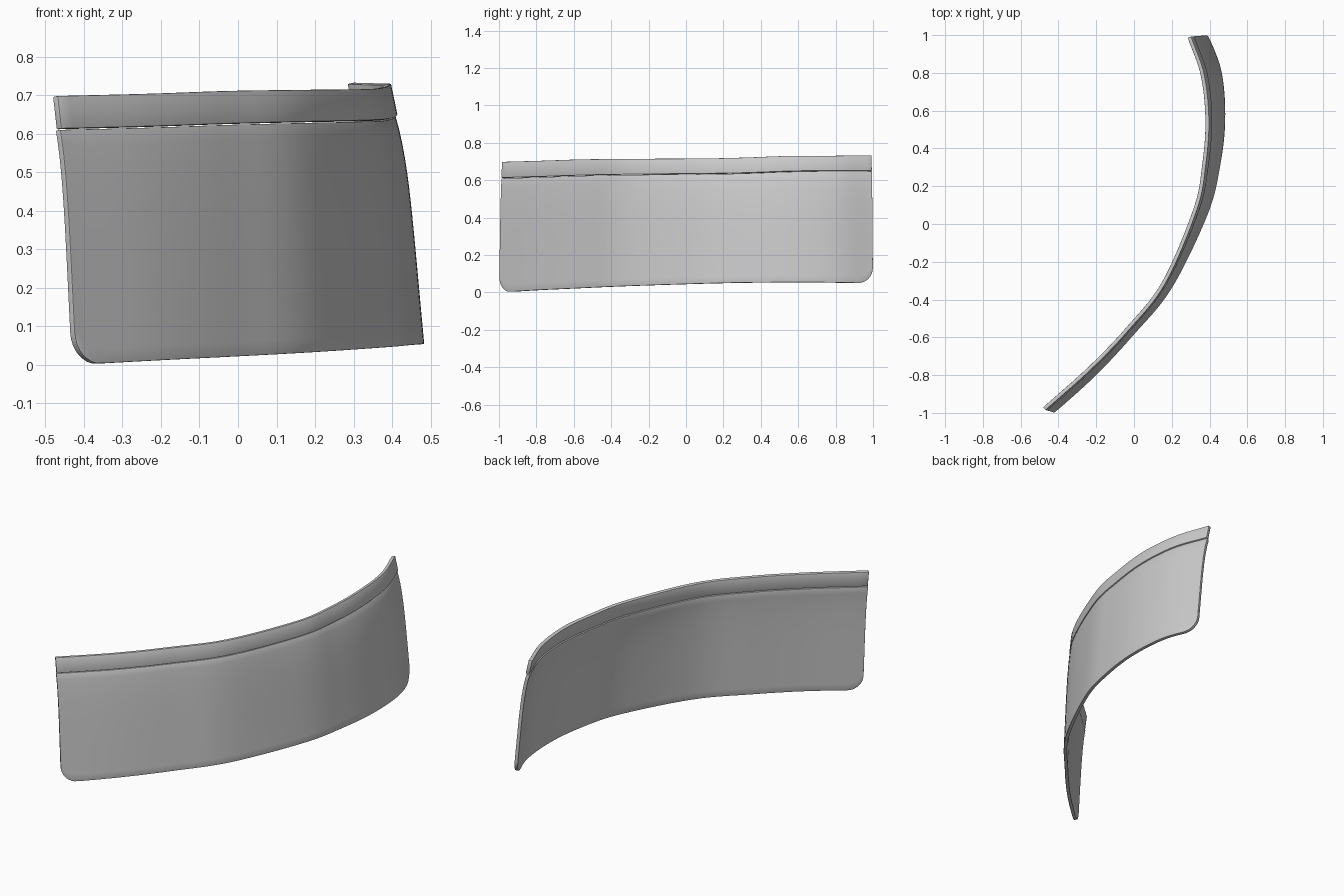
import bpy, bmesh, math
from mathutils import Vector

if "Cube" in bpy.data.objects:
    bpy.data.objects.remove(bpy.data.objects["Cube"])

# Control columns along the sweep: bottom edge, seam height, rail top (outer face)
BOTTOM = [(-.42, -1, .0), (-.2, -.80, .012), (0, -.585, .022), (.2, -.34, .033),
          (.39, .05, .046), (.455, .3, .052), (.483, .55, .054), (.465, .8, .053), (.395, 1, .048)]
TOP = [(-.468, -.985, .698), (-.23, -.773, .704), (-.028, -.563, .711), (.166, -.316, .714),
       (.333, .074, .716), (.38, .31, .721), (.397, .55, .730), (.372, .79, .731), (.302, .993, .733)]
SEAM = [.613, .619, .626, .631, .635, .639, .648, .652, .651]

grey = bpy.data.materials.new("light grey")
grey.diffuse_color = (.6, .6, .61, 1)
grey.use_nodes = True
grey.node_tree.nodes["Principled BSDF"].inputs["Base Color"].default_value = grey.diffuse_color


def spline(pts, t):
    """Catmull-Rom through pts, t in 0..1."""
    n = len(pts) - 1
    i = min(int(t * n), n - 1)
    f = t * n - i
    p1, p2 = pts[i], pts[i + 1]
    p0 = pts[i - 1] if i else p1 * 2 - p2
    p3 = pts[i + 2] if i + 2 <= n else p2 * 2 - p1
    return .5 * (2 * p1 + (p2 - p0) * f + (2 * p0 - 5 * p1 + 4 * p2 - p3) * f * f
                 + (3 * p1 - p0 - 3 * p2 + p3) * f ** 3)


B = [Vector(p) for p in BOTTOM]
T = [Vector(p) for p in TOP]


def section(t):
    return spline(B, t), spline(T, t), spline(SEAM, t)


def panel_point(t, v):
    b, top, seam = section(t)
    # rounded lower corners
    end = b - B[0] if t < .5 else b - B[-1]
    d, r = end.to_2d().length, .085
    low = 1 - math.sqrt(max(0, 1 - ((r - d) / r) ** 2)) if d < r else 0
    u0 = low * r / .6
    u = u0 + (1 - u0) * v
    p = b.lerp(top, .62 * u + .24 * u ** 6)
    p.z = b.z + (seam - .003 - b.z) * u
    return p


def rail_point(t, v):
    b, top, seam = section(t)
    p = b.lerp(top, .80 + .20 * v)
    p.z = seam + (top.z - seam) * v
    return p


def build(name, func, columns, rows, thickness):
    """Sweep a grid surface, thicken it inwards and soften its rim."""
    bm = bmesh.new()
    grid = [[bm.verts.new(func(t, v)) for v in rows] for t in columns]
    for a, b in zip(grid, grid[1:]):
        for j in range(len(rows) - 1):
            bm.faces.new((a[j], b[j], b[j + 1], a[j + 1]))
    mesh = bpy.data.meshes.new(name)
    bm.to_mesh(mesh)
    bm.free()
    mesh.materials.append(grey)
    ob = bpy.data.objects.new(name, mesh)
    bpy.context.collection.objects.link(ob)
    bpy.ops.object.select_all(action='DESELECT')
    ob.select_set(True)
    bpy.context.view_layer.objects.active = ob
    m = ob.modifiers.new("thickness", 'SOLIDIFY')
    m.thickness, m.offset = thickness, -1
    m = ob.modifiers.new("soft rim", 'BEVEL')
    m.width, m.segments, m.limit_method = .003, 2, 'ANGLE'
    m.angle_limit = math.radians(50)
    for m in list(ob.modifiers):
        bpy.ops.object.modifier_apply(modifier=m.name)
    bpy.ops.object.shade_smooth_by_angle(angle=math.radians(40))
    return ob


# Extra columns near both ends for the rounded corners
ends = [0, .001, .003, .006, .01, .015, .022, .03]
columns = ends + [.03 + .94 * i / 60 for i in range(1, 60)] + [1 - e for e in reversed(ends)]

build("curved_panel", panel_point, columns, [i / 16 for i in range(17)], .018)
build("top_rail", rail_point, [i / 64 for i in range(65)], [0, .5, 1], .020)
